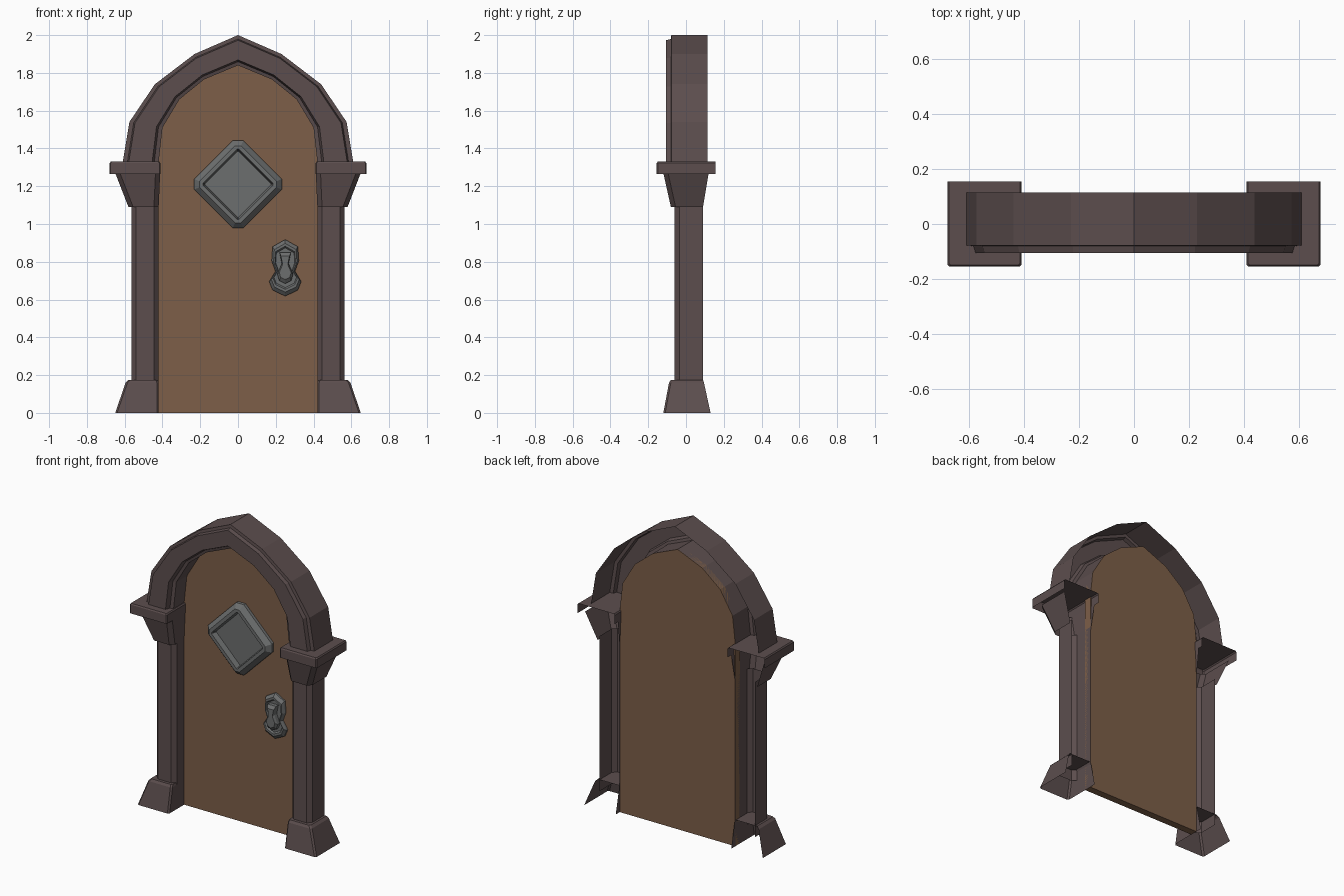
import bpy, bmesh

cube = bpy.data.objects.get("Cube")
if cube:
    bpy.data.objects.remove(cube, do_unlink=True)


def material(name, rgb):
    m = bpy.data.materials.new(name)
    m.use_nodes = True
    m.diffuse_color = (*rgb, 1)
    m.node_tree.nodes["Principled BSDF"].inputs["Base Color"].default_value = (*rgb, 1)
    return m


STONE = material("dark stone", (0.107, 0.076, 0.076))
WOOD = material("brown wood", (0.205, 0.114, 0.065))
METAL = material("grey metal", (0.15, 0.156, 0.156))


def loft(name, rings, mat, closed=True, cap_start=False, cap_end=False, mirror=False):
    """Skin a list of point rings, optionally closing the ends."""
    bm = bmesh.new()
    rows = [[bm.verts.new(p) for p in ring] for ring in rings]
    n = len(rows[0])
    for a, b in zip(rows, rows[1:]):
        for i in range(n if closed else n - 1):
            j = (i + 1) % n
            bm.faces.new((a[i], a[j], b[j], b[i]))
    if cap_start:
        bm.faces.new(rows[0][::-1])
    if cap_end:
        bm.faces.new(rows[-1])
    bmesh.ops.recalc_face_normals(bm, faces=bm.faces)
    mesh = bpy.data.meshes.new(name)
    bm.to_mesh(mesh)
    bm.free()
    mesh.materials.append(mat)
    ob = bpy.data.objects.new(name, mesh)
    bpy.context.collection.objects.link(ob)
    if mirror:
        ob.modifiers.new("Mirror", "MIRROR").use_mirror_merge = False
    return ob


def channel(x0, x1, yf, yb, c, z):
    """Open-backed section with chamfered front corners."""
    return [(x, y, z) for x, y in ((x1, yb), (x1, yf + c), (x1 - c, yf),
                                   (x0 + c, yf), (x0, yf + c), (x0, yb))]


def both_sides(half):
    """Complete a half outline whose last point lies on the centre line."""
    return half + [(-x, z) for x, z in half[-2::-1]]


def at_depth(outline, y, centre=(0, 0), scale=1):
    cx, cz = centre
    return [(cx + x * scale, y, cz + z * scale) for x, z in outline]


# Pillars: flared foot, shaft, flared capital and slab, all open at the back
loft("pillar_foot", [channel(0.42, 0.65, -0.12, 0.13, 0.01, 0),
                     channel(0.42, 0.595, -0.09, 0.095, 0.01, 0.16),
                     channel(0.425, 0.58, -0.08, 0.09, 0.01, 0.175)],
     STONE, closed=False, cap_end=True, mirror=True)
loft("pillar_shaft", [channel(0.42, 0.565, -0.06, 0.09, 0.025, z) for z in (0.1, 1.12)],
     STONE, closed=False, mirror=True)
loft("pillar_capital", [channel(0.42, 0.58, -0.08, 0.09, 0.025, 1.09),
                        channel(0.412, 0.65, -0.12, 0.12, 0.025, 1.27)],
     STONE, closed=False, mirror=True)
loft("capital_slab", [channel(0.41, 0.68, -0.155, 0.155, 0.006, 1.265),
                      channel(0.41, 0.68, -0.155, 0.155, 0.006, 1.322),
                      channel(0.416, 0.674, -0.15, 0.155, 0.006, 1.33)],
     STONE, closed=False, cap_end=True, mirror=True)

# Pointed arch: stepped moulding swept between outer and inner outlines
outer = both_sides([(0.61, 1.33), (0.575, 1.54), (0.44, 1.74), (0.23, 1.9), (0, 2)])
inner = both_sides([(0.42, 1.33), (0.4, 1.51), (0.31, 1.66), (0.18, 1.765), (0, 1.84)])
section = [(0, 0.115), (0, -0.078), (0.13, -0.08), (0.17, -0.105),
           (0.82, -0.105), (0.88, -0.075), (1, -0.07), (1, 0.085)]
loft("arch", [[(a[0] + (b[0] - a[0]) * t, y, a[1] + (b[1] - a[1]) * t)
               for a, b in zip(outer, inner)] for t, y in section],
     STONE, closed=False)

# Door slab
door = [(0.42, 0)] + inner + [(-0.42, 0)]
loft("door", [at_depth(door, 0.04), at_depth(door, 0.088)], WOOD,
     cap_start=True, cap_end=True)


# Diamond window with a bevelled frame and recessed pane
def diamond(r, c):
    q = [(r - c, -c), (r - c, c), (c, r - c), (-c, r - c)]
    return q + [(-x, -z) for x, z in q]


window = [(0.26, 0.028, 0.045), (0.26, 0.028, 0.02), (0.22, 0.016, -0.01),
          (0.19, 0.004, -0.01), (0.178, 0.003, 0.025)]
loft("window", [at_depth(diamond(r, c), y, (0, 1.21)) for r, c, y in window],
     METAL, cap_end=True)

# Waisted handle plate with a raised rim
plate = [(0, -0.152), (0.067, -0.12), (0.085, -0.075), (0.052, -0.02),
         (0.072, 0.035), (0.067, 0.11), (0, 0.148)]
plate += [(-x, z) for x, z in plate[-2:0:-1]]
levels = [(1, 0.045), (1, 0.028), (0.86, 0.01), (0.76, 0.01), (0.7, 0.02)]
loft("handle_plate", [at_depth(plate, y, (0.25, 0.77), s) for s, y in levels],
     METAL, cap_end=True)

# Handle grip: narrow neck flaring to a rounded pull
grip = [(0, -0.085), (0.032, -0.07), (0.042, -0.035), (0.018, 0.02), (0.03, 0.08)]
grip += [(-x, z) for x, z in grip[:0:-1]]
levels = [(1, 0.025), (1, -0.005), (0.75, -0.02)]
loft("handle_grip", [at_depth(grip, y, (0.25, 0.77), s) for s, y in levels],
     METAL, cap_end=True)
